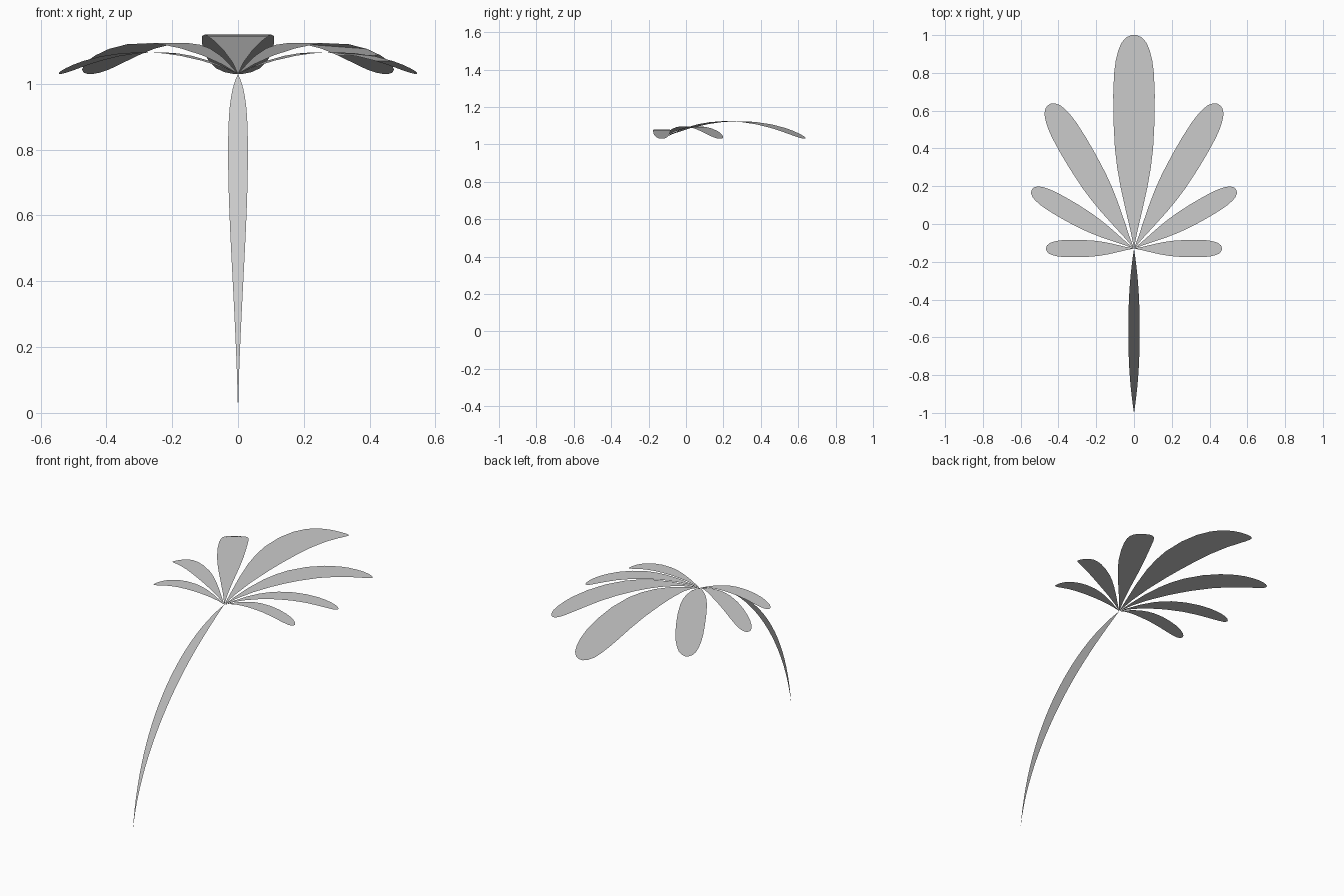
import bpy
import bmesh
import math
from mathutils import Vector

cube = bpy.data.objects.get("Cube")
if cube:
    bpy.data.objects.remove(cube)

grey = bpy.data.materials.new("plain grey")
grey.use_nodes = True
colour = (0.6, 0.6, 0.6, 1)
grey.diffuse_color = colour
grey.node_tree.nodes["Principled BSDF"].inputs["Base Color"].default_value = colour

CROWN = Vector((0, -0.13, 1.03))
FOOT = Vector((0, -1, 0))

# Leaf outline: fraction of length, fraction of greatest half width
OUTLINE = [(0, 0), (0.08, 0.16), (0.18, 0.4), (0.29, 0.65), (0.38, 0.81),
           (0.47, 0.92), (0.6, 0.99), (0.72, 1), (0.82, 0.96), (0.88, 0.88),
           (0.93, 0.75), (0.965, 0.6), (0.99, 0.36), (1, 0.12)]


def arc_point(start, end, bulge, rise, t):
    """Point on a circular arc from start to end, bulging by rise."""
    chord = (end - start).length
    radius = (chord * chord / 4 + rise * rise) / (2 * rise)
    offset = (t - 0.5) * chord
    height = math.sqrt(radius * radius - offset * offset) - radius + rise
    return start.lerp(end, t) + bulge * height


def ribbon(name, points, widths, side, normal):
    """Thin curved sheet with a varying width."""
    bm = bmesh.new()
    rows = [[bm.verts.new(p - side * w), bm.verts.new(p + side * w)]
            for p, w in zip(points, widths)]
    for a, b in zip(rows, rows[1:]):
        bm.faces.new((a[0], a[1], b[1], b[0]))
    bmesh.ops.remove_doubles(bm, verts=bm.verts, dist=0.00001)
    mesh = bpy.data.meshes.new(name)
    bm.to_mesh(mesh)
    bm.free()
    mesh.materials.append(grey)
    mesh.shade_smooth()
    # Even shading along the whole blade
    mesh.normals_split_custom_set_from_vertices([normal] * len(mesh.vertices))
    obj = bpy.data.objects.new(name, mesh)
    bpy.context.collection.objects.link(obj)


def leaf(name, angle, length, half_width):
    a = math.radians(angle)
    tip = CROWN + Vector((math.cos(a), math.sin(a), 0)) * length
    up = Vector((0, 0, 1))
    points = [arc_point(CROWN, tip, up, length * 0.106, t) for t, w in OUTLINE]
    widths = [half_width * w for t, w in OUTLINE]
    ribbon(name, points, widths, Vector((math.sin(a), -math.cos(a), 0)), up)


# Fan of leaves, mirrored left and right
leaf("middle_leaf", 90, 1.13, 0.11)
for label, angle, length, half_width in (("upper", 59.5, 0.885, 0.079),
                                         ("side", 30, 0.624, 0.054),
                                         ("lower", 0, 0.465, 0.046)):
    leaf("left_" + label + "_leaf", angle, length, half_width)
    leaf("right_" + label + "_leaf", 180 - angle, length, half_width)

# Arched stem, pointed at both ends
along = (CROWN - FOOT).normalized()
outward = Vector((1, 0, 0)).cross(along)
STEPS = 24
stem = [arc_point(FOOT, CROWN, outward, 0.198, i / STEPS) for i in range(STEPS + 1)]
middle = (FOOT.y + CROWN.y) / 2
reach = CROWN.y - middle
stem_widths = [0.03 * max(0, 1 - min(1, abs(p.y - middle) / reach) ** 2.3) for p in stem]
ribbon("stem", stem, stem_widths, Vector((1, 0, 0)), Vector((0, -0.93, 0.37)).normalized())
